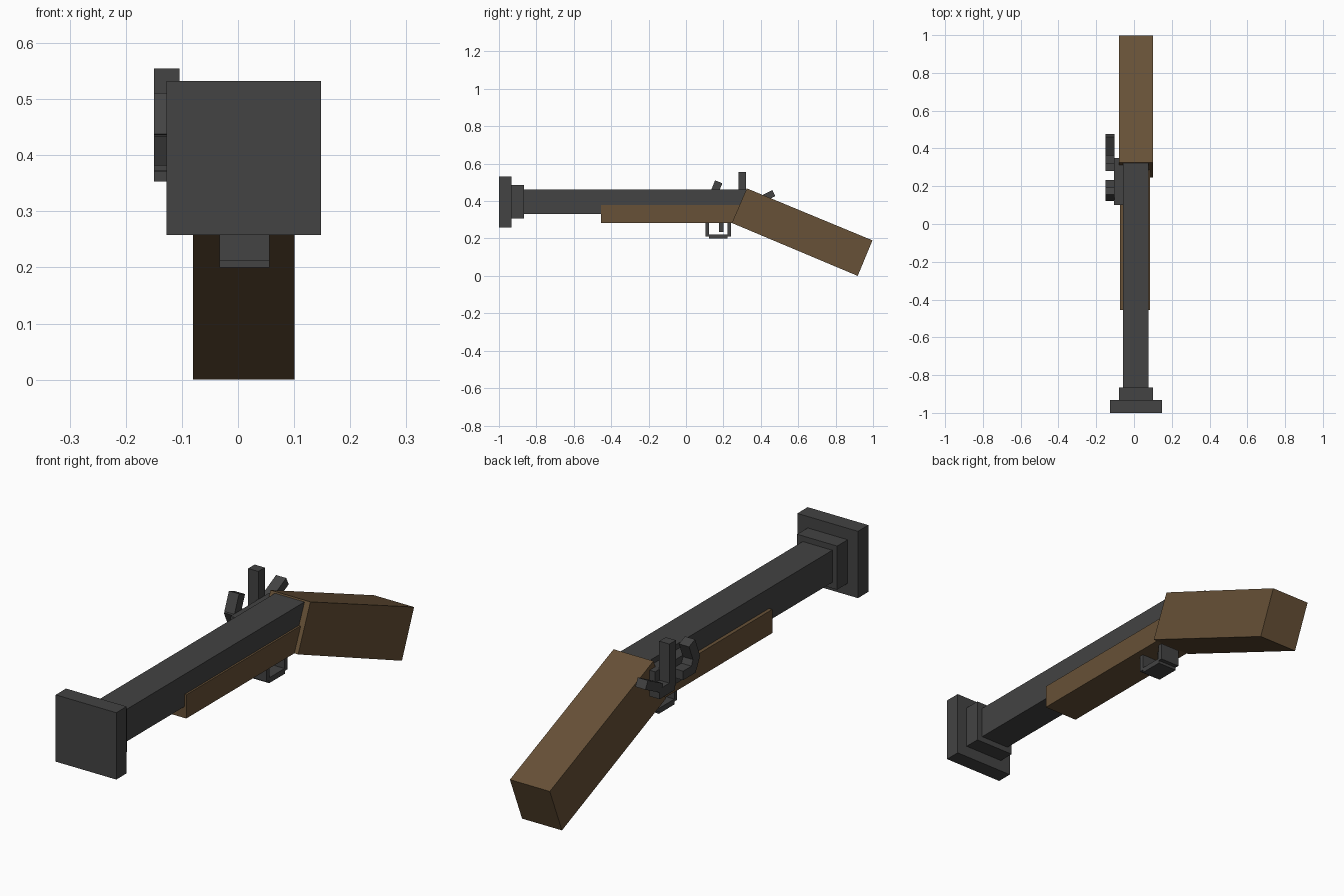
import bpy, bmesh, math
from mathutils import Vector

if "Cube" in bpy.data.objects:
    bpy.data.objects.remove(bpy.data.objects["Cube"])


def material(name, rgb):
    m = bpy.data.materials.new(name)
    m.diffuse_color = (*rgb, 1)
    m.use_nodes = True
    m.node_tree.nodes["Principled BSDF"].inputs["Base Color"].default_value = m.diffuse_color
    return m


METAL = material("dark_metal", (0.056, 0.056, 0.056))
WOOD = material("brown_wood", (0.135, 0.082, 0.038))


def extrude_profiles(name, x0, x1, profiles, mat):
    """Extrude closed side profiles of (y, z) points from x0 to x1."""
    bm = bmesh.new()
    for pts in profiles:
        face = bm.faces.new([bm.verts.new((x0, y, z)) for y, z in pts])
        out = bmesh.ops.extrude_face_region(bm, geom=[face])
        verts = [g for g in out["geom"] if isinstance(g, bmesh.types.BMVert)]
        bmesh.ops.translate(bm, verts=verts, vec=(x1 - x0, 0, 0))
    bmesh.ops.recalc_face_normals(bm, faces=bm.faces)
    mesh = bpy.data.meshes.new(name)
    bm.to_mesh(mesh)
    bm.free()
    mesh.materials.append(mat)
    ob = bpy.data.objects.new(name, mesh)
    bpy.context.collection.objects.link(ob)
    return ob


def rect(y0, y1, z0, z1):
    return [(y0, z0), (y1, z0), (y1, z1), (y0, z1)]


def bar(a, b, width):
    """Rectangle of given width along the line from a to b."""
    a, b = Vector(a), Vector(b)
    d = (b - a).normalized()
    n = Vector((-d.y, d.x)) * width / 2
    return [tuple(p) for p in (a - n, b - n, b + n, a + n)]


# Barrel and stepped muzzle
extrude_profiles("muzzle_plate", -0.127, 0.148, [rect(-1.0, -0.933, 0.258, 0.532)], METAL)
extrude_profiles("muzzle_collar", -0.08, 0.101, [rect(-0.935, -0.865, 0.306, 0.485)], METAL)
extrude_profiles("barrel", -0.058, 0.076, [rect(-0.867, 0.325, 0.33, 0.462)], METAL)

# Wooden stock
extrude_profiles("fore_stock", -0.073, 0.084, [rect(-0.455, 0.285, 0.283, 0.38)], WOOD)
extrude_profiles("butt_stock", -0.08, 0.101,
                 [[(0.245, 0.283), (0.918, 0.0), (0.997, 0.19), (0.325, 0.468)]], WOOD)

# Trigger and guard
extrude_profiles("trigger_guard", -0.033, 0.056,
                 [rect(0.105, 0.123, 0.212, 0.29), rect(0.222, 0.24, 0.212, 0.29),
                  rect(0.122, 0.223, 0.2, 0.222)], METAL)
extrude_profiles("trigger", -0.005, 0.025, [rect(0.177, 0.2, 0.235, 0.29)], METAL)

# Flint lock on the left side
extrude_profiles("lock_plate", -0.105, -0.056, [rect(0.1, 0.35, 0.34, 0.44)], METAL)
extrude_profiles("striker_plate", -0.15, -0.104,
                 [bar((0.175, 0.503), (0.145, 0.43), 0.042),
                  bar((0.142, 0.442), (0.165, 0.39), 0.042),
                  rect(0.15, 0.233, 0.373, 0.41)], METAL)
extrude_profiles("hammer", -0.15, -0.104,
                 [rect(0.28, 0.322, 0.37, 0.555),
                  rect(0.285, 0.385, 0.353, 0.395),
                  bar((0.37, 0.393), (0.469, 0.443), 0.036)], METAL)
